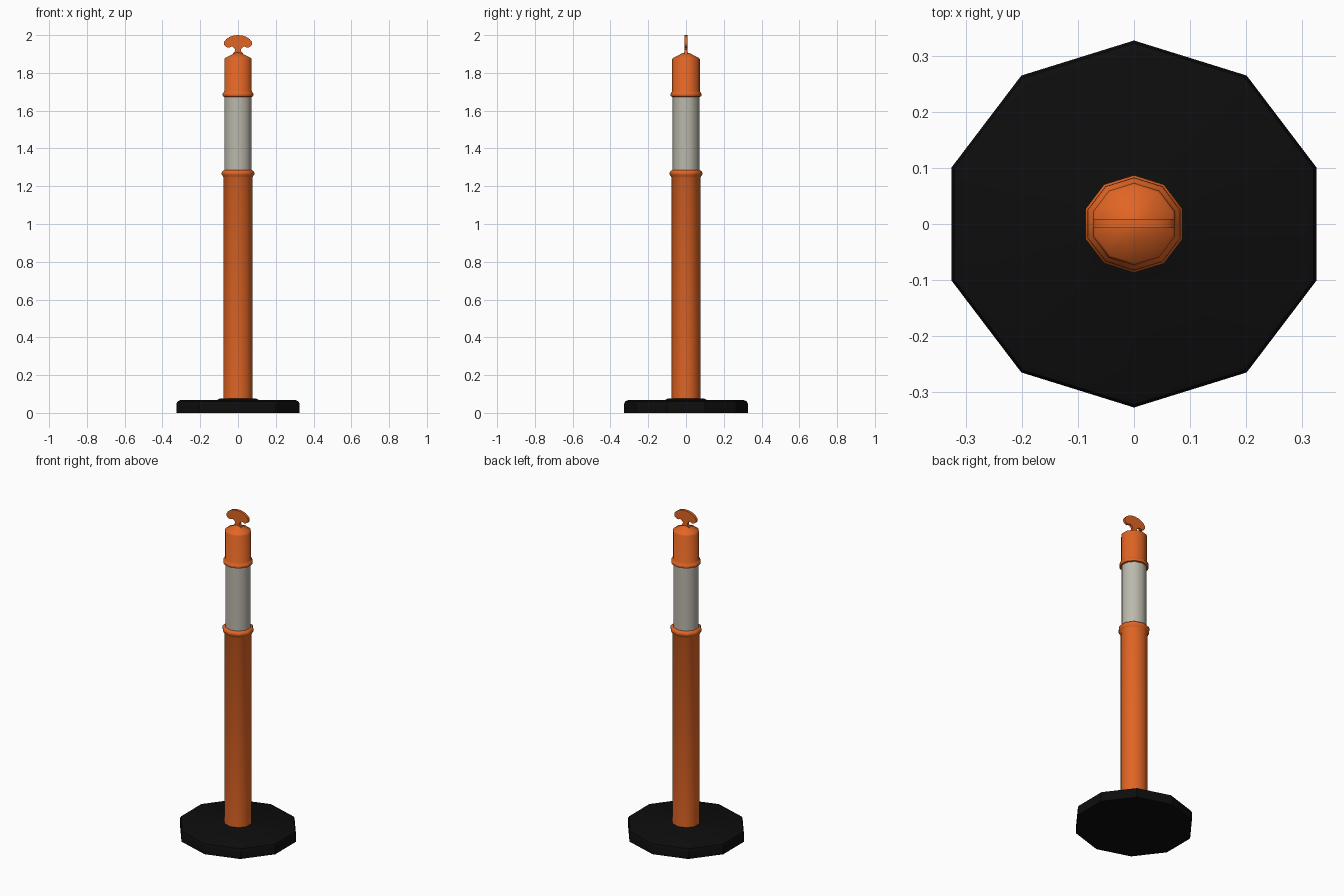
import bpy, bmesh, math

if "Cube" in bpy.data.objects:
    bpy.data.objects.remove(bpy.data.objects["Cube"])

SIDES = 10
STRETCH = 1.045  # decagons are slightly wider in x


def material(name, rgb):
    m = bpy.data.materials.new(name)
    m.use_nodes = True
    col = (*rgb, 1)
    m.diffuse_color = col
    bsdf = m.node_tree.nodes["Principled BSDF"]
    bsdf.inputs["Base Color"].default_value = col
    bsdf.inputs["Roughness"].default_value = 0.7
    return m


orange = material("safety_orange", (0.75, 0.13, 0.018))
silver = material("reflective_grey", (0.5, 0.48, 0.41))
black = material("rubber_black", (0.004, 0.004, 0.004))


def finish(name, bm, mat, angle):
    bmesh.ops.recalc_face_normals(bm, faces=bm.faces)
    me = bpy.data.meshes.new(name)
    bm.to_mesh(me)
    bm.free()
    me.materials.append(mat)
    ob = bpy.data.objects.new(name, me)
    bpy.context.collection.objects.link(ob)
    bpy.ops.object.select_all(action="DESELECT")
    ob.select_set(True)
    bpy.context.view_layer.objects.active = ob
    bpy.ops.object.shade_smooth_by_angle(angle=math.radians(angle))
    return ob


def lathe(name, profile, mat, angle=40):
    """Closed ten-sided solid from (radius, height) pairs."""
    bm = bmesh.new()
    rings = []
    for r, z in profile:
        ring = []
        for i in range(SIDES):
            a = math.tau * i / SIDES
            ring.append(bm.verts.new((r * STRETCH * math.sin(a), r * math.cos(a), z)))
        rings.append(ring)
    for lo, hi in zip(rings, rings[1:]):
        for i in range(SIDES):
            j = (i + 1) % SIDES
            bm.faces.new((lo[i], lo[j], hi[j], hi[i]))
    bm.faces.new(rings[0])
    bm.faces.new(rings[-1])
    return finish(name, bm, mat, angle)


# Heavy rubber foot with a chamfered rim and low collar
lathe("base", [(0.327, 0), (0.327, 0.05), (0.322, 0.061), (0.308, 0.067),
               (0.11, 0.069), (0.098, 0.075), (0.07, 0.075)], black, 30)

# Lower post with its rolled top lip
lathe("lower_post", [(0.0765, 0.06), (0.0765, 1.245), (0.081, 1.254), (0.087, 1.264),
                     (0.087, 1.272), (0.082, 1.281), (0.07, 1.286)], orange)

# Reflective sleeve
lathe("reflective_sleeve", [(0.071, 1.27), (0.071, 1.69)], silver)

# Upper cap: rolled lip, straight wall and conical shoulder
lathe("upper_cap", [(0.07, 1.672), (0.079, 1.675), (0.083, 1.683), (0.082, 1.69),
                    (0.077, 1.697), (0.073, 1.704), (0.073, 1.872), (0.069, 1.879),
                    (0.022, 1.903), (0.008, 1.908)], orange)

# Flat hooked tab on top: half outline, mirrored in x
half = [(0.034, 1.885), (0.028, 1.901), (0.017, 1.914), (0.015, 1.923), (0.021, 1.933),
        (0.031, 1.939), (0.04, 1.938), (0.047, 1.933), (0.058, 1.936), (0.069, 1.942),
        (0.0735, 1.95), (0.0735, 1.964), (0.062, 1.979), (0.044, 1.991), (0.022, 1.998)]
outline = half + [(0, 2.0)] + [(-x, z) for x, z in reversed(half)]
bm = bmesh.new()
face = bm.faces.new([bm.verts.new((x, -0.007, z)) for x, z in outline])
ext = bmesh.ops.extrude_face_region(bm, geom=[face], use_keep_orig=True)
bmesh.ops.translate(bm, vec=(0, 0.016, 0),
                    verts=[g for g in ext["geom"] if isinstance(g, bmesh.types.BMVert)])
finish("hook_tab", bm, orange, 40)
